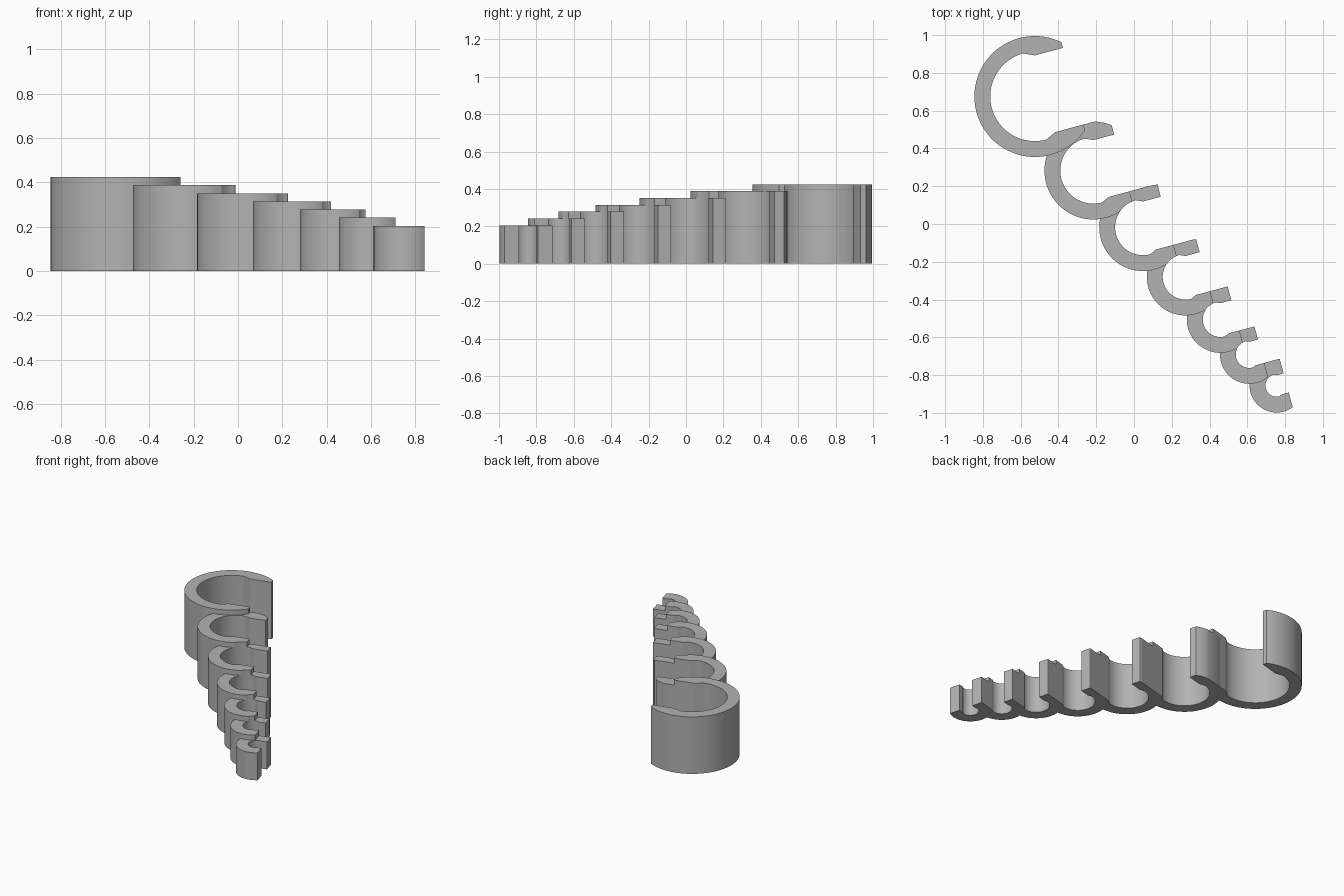
import bpy, bmesh, math

if "Cube" in bpy.data.objects:
    bpy.data.objects.remove(bpy.data.objects["Cube"])

# clip: left edge x, front edge y, bore radius, height
CLIPS = [
    (-0.845, 0.355, 0.236, 0.425),
    (-0.474, 0.024, 0.175, 0.388),
    (-0.184, -0.249, 0.148, 0.351),
    (0.068, -0.484, 0.120, 0.315),
    (0.280, -0.682, 0.093, 0.279),
    (0.455, -0.846, 0.072, 0.241),
    (0.612, -0.998, 0.059, 0.204),
]
WALL = 0.084
TILT = math.radians(15)   # direction in which the jaws open
REACH = 0.89              # jaw length and half gap, relative to the bore

grey = bpy.data.materials.new("grey")
grey.diffuse_color = (0.45, 0.45, 0.45, 1)
grey.use_nodes = True
grey.node_tree.nodes["Principled BSDF"].inputs["Base Color"].default_value = grey.diffuse_color


def arc(radius, start, count=96):
    """Points counter-clockwise from angle start round to -start."""
    span = 2 * (math.pi - start)
    return [(radius * math.cos(start + span * i / count),
             radius * math.sin(start + span * i / count)) for i in range(count + 1)]


def prism(name, profile, centre, z0, z1):
    """Extrude a tilted profile upwards."""
    c, s = math.cos(TILT), math.sin(TILT)
    bm = bmesh.new()
    verts = [bm.verts.new((centre[0] + u * c - v * s, centre[1] + u * s + v * c, z0))
             for u, v in profile]
    face = bm.faces.new(verts)
    top = bmesh.ops.extrude_face_region(bm, geom=[face])["geom"]
    bmesh.ops.translate(bm, vec=(0, 0, z1 - z0),
                        verts=[g for g in top if isinstance(g, bmesh.types.BMVert)])
    bmesh.ops.recalc_face_normals(bm, faces=bm.faces)
    mesh = bpy.data.meshes.new(name)
    bm.to_mesh(mesh)
    bm.free()
    mesh.materials.append(grey)
    obj = bpy.data.objects.new(name, mesh)
    bpy.context.collection.objects.link(obj)
    return obj


bodies, bores = [], []
for i, (left, front, bore, height) in enumerate(CLIPS):
    radius = bore + WALL
    centre = (left + radius, front + radius)
    end = REACH * bore
    # outer wall, cut off square at the jaw ends
    outer = arc(radius, math.acos(end / radius))
    if i > 1:
        outer[0] = (end, max(outer[0][1], end + 0.072))
    bodies.append(prism(f"clip_{i + 1}", outer, centre, 0, height))
    # bore with a ramp into the narrower slot between the jaws
    far = end + 0.3
    inner = arc(bore, math.pi / 2)
    inner += [(0.24 * bore, -end), (far, -end), (far, end), (0.24 * bore, end)]
    bores.append(prism(f"bore_cutter_{i + 1}", inner, centre, -0.2, 0.8))
    bores[-1].hide_render = True

# open each clip, and keep its neighbours out of the bore
for i, body in enumerate(bodies):
    for j in (i - 1, i, i + 1):
        if 0 <= j < len(bores):
            mod = body.modifiers.new("bore", 'BOOLEAN')
            mod.operation = 'DIFFERENCE'
            mod.solver = 'EXACT'
            mod.object = bores[j]
    bpy.context.view_layer.update()
    graph = bpy.context.evaluated_depsgraph_get()
    mesh = bpy.data.meshes.new_from_object(body.evaluated_get(graph))
    body.modifiers.clear()
    body.data = mesh

for cutter in bores:
    bpy.data.objects.remove(cutter)

# smooth curved walls, sharp corners
for body in bodies:
    bpy.ops.object.select_all(action='DESELECT')
    body.select_set(True)
    bpy.context.view_layer.objects.active = body
    bpy.ops.object.shade_smooth_by_angle(angle=math.radians(20))
